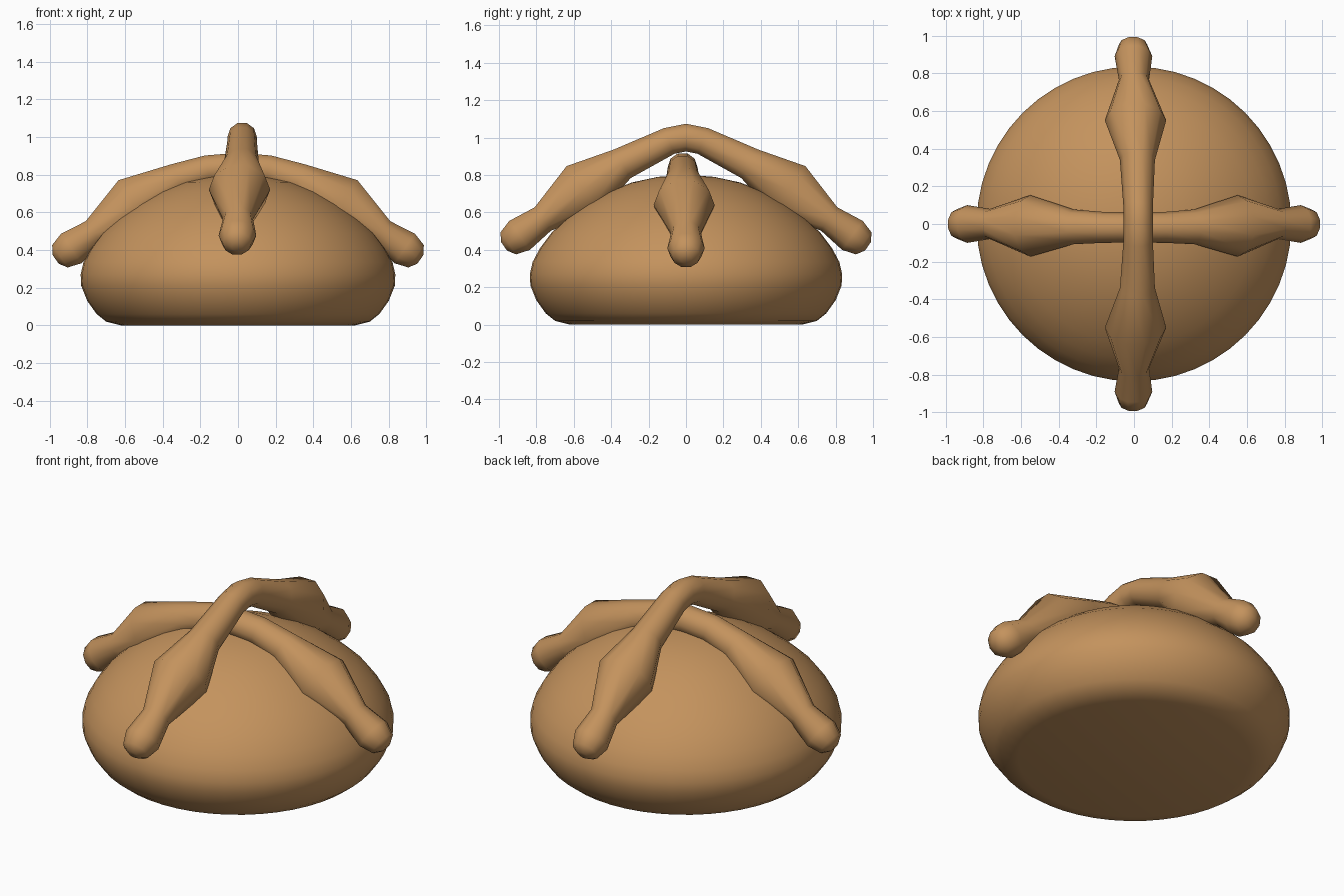
import bpy, bmesh, math
from mathutils import Vector

if "Cube" in bpy.data.objects:
    bpy.data.objects.remove(bpy.data.objects["Cube"])

crust = bpy.data.materials.new("baked_crust")
crust.diffuse_color = (0.55, 0.29, 0.11, 1)
crust.use_nodes = True
crust.node_tree.nodes["Principled BSDF"].inputs["Base Color"].default_value = crust.diffuse_color


def finish(bm, name):
    bmesh.ops.recalc_face_normals(bm, faces=bm.faces)
    mesh = bpy.data.meshes.new(name)
    bm.to_mesh(mesh)
    bm.free()
    mesh.materials.append(crust)
    ob = bpy.data.objects.new(name, mesh)
    bpy.context.collection.objects.link(ob)
    bpy.ops.object.select_all(action='DESELECT')
    ob.select_set(True)
    bpy.context.view_layer.objects.active = ob
    bpy.ops.object.shade_smooth_by_angle(angle=math.radians(60))
    return ob


def skin(rings, name):
    """Join rings of points into a closed tube with capped ends."""
    bm = bmesh.new()
    loops = [[bm.verts.new(p) for p in ring] for ring in rings]
    n = len(loops[0])
    for a, b in zip(loops, loops[1:]):
        for i in range(n):
            j = (i + 1) % n
            bm.faces.new((a[i], a[j], b[j], b[i]))
    bm.faces.new(loops[0])
    bm.faces.new(loops[-1])
    return finish(bm, name)


# Round loaf: revolved profile (radius, height)
profile = [(0.62, 0.0), (0.70, 0.02), (0.75, 0.06), (0.80, 0.13), (0.832, 0.21),
           (0.835, 0.27), (0.82, 0.335), (0.78, 0.41), (0.72, 0.49), (0.64, 0.565),
           (0.54, 0.64), (0.42, 0.708), (0.29, 0.76), (0.15, 0.79), (0.02, 0.80)]
SEG = 48
skin([[(r * math.cos(2 * math.pi * i / SEG), r * math.sin(2 * math.pi * i / SEG), z)
       for i in range(SEG)] for r, z in profile], "loaf")


# Bone-shaped dough strips: half path (distance, height, radius, side offset), mirrored
def strip(half, name, along_y):
    path = [(-d, z, r, o) for d, z, r, o in reversed(half[1:])] + half
    rings, sides = [], 10
    for k, (d, z, r, o) in enumerate(path):
        p, q = path[max(k - 1, 0)], path[min(k + 1, len(path) - 1)]
        t = Vector((q[0] - p[0], q[1] - p[1])).normalized()
        ring = []
        for i in range(sides):
            a = 2 * math.pi * i / sides
            s, u = r * math.cos(a) + o, r * math.sin(a)
            x, h = d - t.y * u, z + t.x * u
            ring.append((s, x, h) if along_y else (x, s, h))
        rings.append(ring)
    return skin(rings, name)


strip([(0, 0.84, 0.08, -0.018), (0.16, 0.825, 0.082, -0.018), (0.32, 0.775, 0.092, -0.015),
       (0.55, 0.64, 0.163, -0.01), (0.765, 0.49, 0.08, 0), (0.885, 0.408, 0.1, 0),
       (0.945, 0.367, 0.076, 0), (0.968, 0.351, 0.03, 0)], "lower_bone_strip", False)

strip([(0, 1.0, 0.078, 0.022), (0.09, 0.982, 0.078, 0.022), (0.34, 0.86, 0.093, 0.018),
       (0.55, 0.72, 0.163, 0.008), (0.765, 0.565, 0.08, 0), (0.89, 0.477, 0.1, -0.003),
       (0.95, 0.435, 0.076, -0.005), (0.973, 0.419, 0.03, -0.005)], "upper_bone_strip", True)
